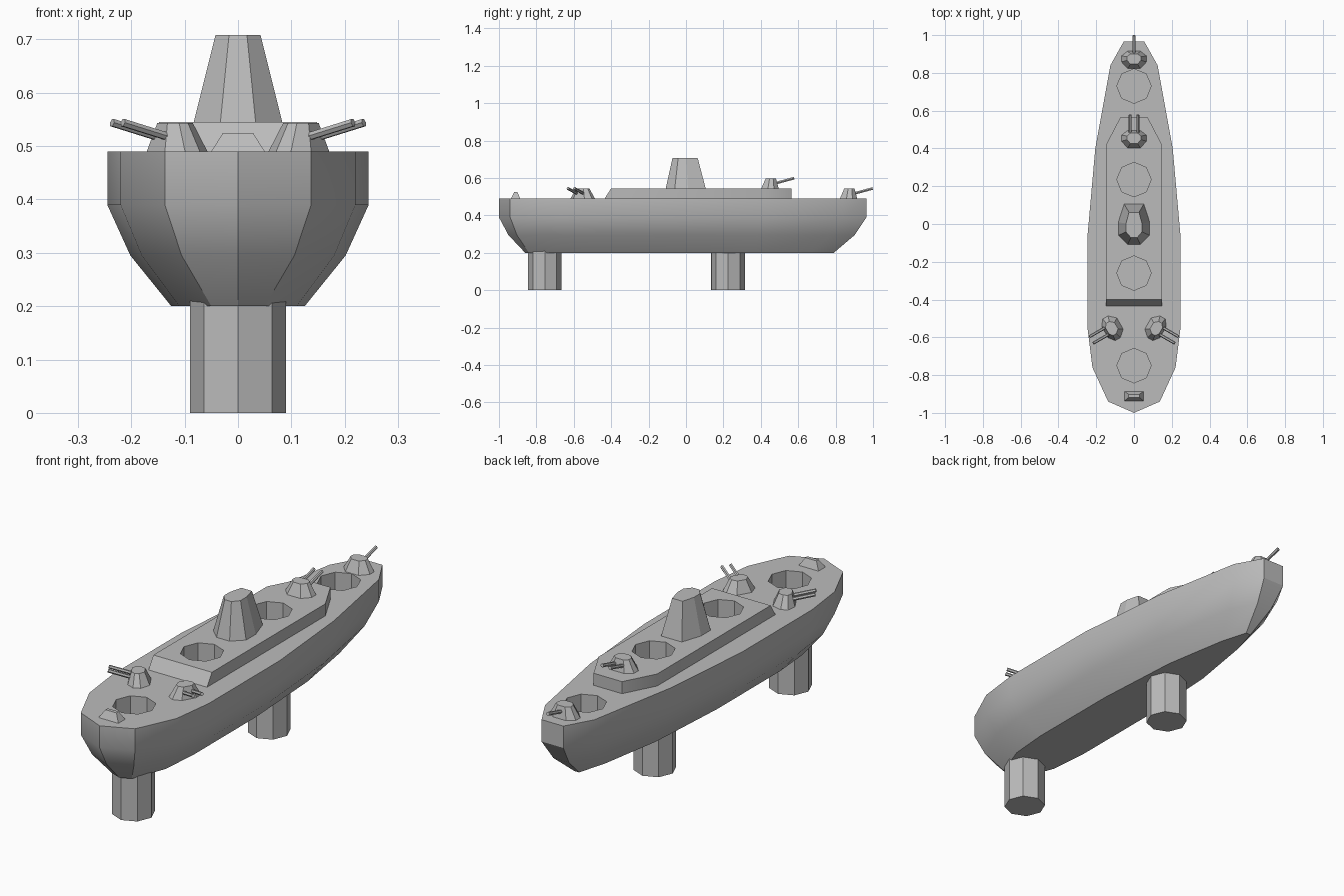
import bpy, bmesh, math
from mathutils import Matrix, Vector

cube = bpy.data.objects.get("Cube")
if cube:
    bpy.data.objects.remove(cube)

grey = bpy.data.materials.new("grey plastic")
grey.use_nodes = True
COLOUR = (0.5, 0.5, 0.5, 1)
grey.diffuse_color = COLOUR
grey.node_tree.nodes["Principled BSDF"].inputs["Base Color"].default_value = COLOUR


def mirrored(half):
    """Closed outline from the +x half, listed from stern to bow."""
    return half + [(-x, y) for x, y in reversed(half) if x > 0]


def ring(outline, z):
    return [(x, y, z) for x, y in outline]


def ngon(sides, radius, y=0):
    return [(radius * math.cos(math.tau * i / sides), y + radius * math.sin(math.tau * i / sides))
            for i in range(sides)]


def add_loft(bm, rings):
    """Skin a stack of rings and cap both ends."""
    loops = [[bm.verts.new(p) for p in r] for r in rings]
    count = len(loops[0])
    for low, high in zip(loops, loops[1:]):
        for i in range(count):
            j = (i + 1) % count
            bm.faces.new((low[i], low[j], high[j], high[i]))
    bm.faces.new(loops[0][::-1])
    bm.faces.new(loops[-1])


def make(name, *lofts, matrix=None):
    bm = bmesh.new()
    for rings in lofts:
        add_loft(bm, rings)
    bmesh.ops.recalc_face_normals(bm, faces=bm.faces)
    mesh = bpy.data.meshes.new(name)
    bm.to_mesh(mesh)
    bm.free()
    mesh.materials.append(grey)
    obj = bpy.data.objects.new(name, mesh)
    if matrix:
        obj.matrix_world = matrix
    bpy.context.collection.objects.link(obj)
    return obj


DECK, UPPER, KEEL = 0.49, 0.545, 0.2

# Hull: straight upper sides, rounding in to a narrow keel
rim = mirrored([(0, -1), (0.137, -0.94), (0.22, -0.76), (0.245, -0.56),
                (0.245, -0.05), (0.205, 0.4), (0.125, 0.84), (0.055, 0.965)])
keel = mirrored([(0, -0.86), (0.05, -0.84), (0.11, -0.68), (0.125, -0.5),
                 (0.125, -0.05), (0.1, 0.36), (0.05, 0.66), (0.012, 0.79)])
bilge = [(a + (c - a) * 0.36, b + (d - b) * 0.36) for (a, b), (c, d) in zip(rim, keel)]
hull = make("hull", [ring(keel, KEEL), ring(bilge, 0.295), ring(rim, 0.39), ring(rim, DECK)])

# Raised deck with a ramp at its stern end
foot = mirrored([(0.148, -0.435), (0.148, 0.42), (0.072, 0.565)])
head = mirrored([(0.148, -0.4), (0.148, 0.42), (0.072, 0.565)])
raised_deck = make("raised_deck", [ring(foot, DECK), ring(head, UPPER)])

# Peg holes cut through both decks
holes = []
for y, top in ((0.73, DECK), (0.235, UPPER), (-0.26, UPPER), (-0.75, DECK)):
    outline = ngon(8, 0.091, y)
    holes.append([ring(outline, top - 0.2), ring(outline, 0.6)])
cutter = make("hole_cutter", *holes)
cutter.hide_render = True
for obj in (hull, raised_deck):
    mod = obj.modifiers.new("holes", 'BOOLEAN')
    mod.operation, mod.solver, mod.object = 'DIFFERENCE', 'EXACT', cutter
    bpy.ops.object.select_all(action='DESELECT')
    obj.select_set(True)
    bpy.context.view_layer.objects.active = obj
    bpy.ops.object.modifier_apply(modifier=mod.name)
    bpy.ops.object.shade_smooth_by_angle(angle=math.radians(30))
bpy.data.objects.remove(cutter)

# Pegs under the hull
for name, y in (("stern_peg", -0.755), ("bow_peg", 0.225)):
    outline = ngon(8, 0.09, y)
    make(name, [ring(outline, 0), ring(outline, KEEL + 0.01)])

# Funnel tower
base = mirrored([(0.033, -0.108), (0.083, -0.06), (0.083, 0.01), (0.052, 0.105)])
crown = [(x * 0.51, y * 0.63 - 0.004) for x, y in base]
make("tower", [ring(base, UPPER), ring(crown, 0.708)])

# Small wedge housing at the stern
wedge_foot = mirrored([(0.05, -0.936), (0.05, -0.886)])
wedge_top = mirrored([(0.028, -0.918), (0.028, -0.902)])
make("stern_housing", [ring(wedge_foot, DECK), ring(wedge_top, 0.525)])


# Gun turrets: tapered housing with raised barrels
def turret(name, x, y, z, turn, barrel_xs):
    place = Matrix.Translation((x, y, z)) @ Matrix.Rotation(math.radians(turn), 4, 'Z')
    foot = mirrored([(0.034, -0.047), (0.066, -0.012), (0.066, 0.02), (0.034, 0.045)])
    roof = [(px * 0.56, py * 0.6 + 0.004) for px, py in foot]
    make(name, [ring(foot, 0), ring(roof, 0.053)], matrix=place)
    start, end = Vector((0, 0.01, 0.022)), Vector((0, 0.128, 0.054))
    aim = (end - start).to_track_quat('Z', 'Y').to_matrix().to_4x4()
    barrel = ngon(6, 0.008)
    for i, bx in enumerate(barrel_xs):
        make(f"{name}_barrel_{i + 1}", [ring(barrel, 0), ring(barrel, (end - start).length)],
             matrix=place @ Matrix.Translation(start + Vector((bx, 0, 0))) @ aim)


PAIR = (-0.02, 0.02)
turret("bow_turret", 0, 0.87, DECK, 0, (0,))
turret("raised_turret", 0, 0.45, UPPER, 0, PAIR)
turret("left_stern_turret", 0.115, -0.55, DECK, -120, PAIR)
turret("right_stern_turret", -0.115, -0.55, DECK, 120, PAIR)
